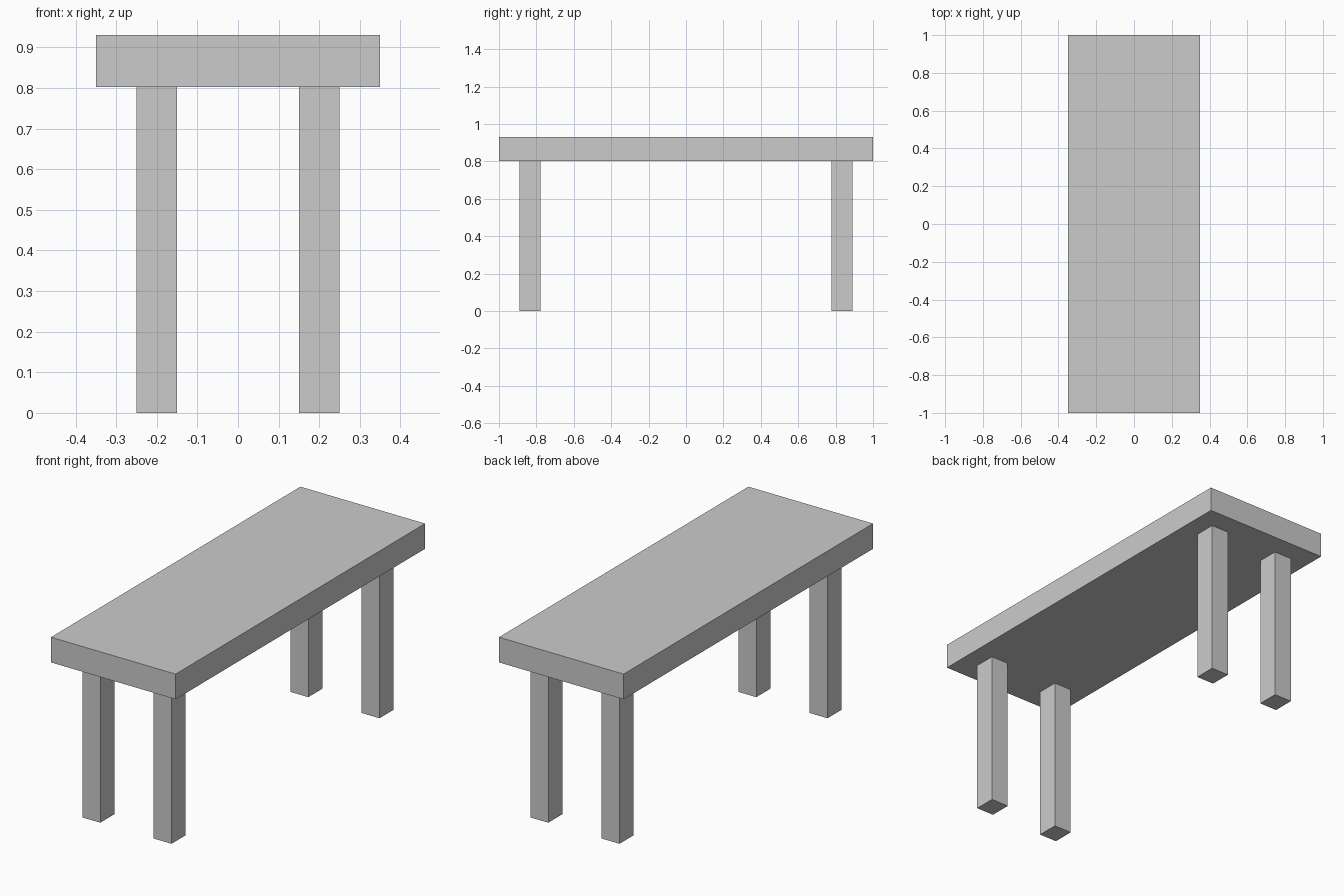
import bpy

if "Cube" in bpy.data.objects:
    bpy.data.objects.remove(bpy.data.objects["Cube"])


def box(name, x, y, z):
    """Box spanning the given (min, max) ranges."""
    bpy.ops.mesh.primitive_cube_add(size=1)
    ob = bpy.context.object
    ob.name = name
    ob.location = [(a + b) / 2 for a, b in (x, y, z)]
    ob.scale = [b - a for a, b in (x, y, z)]
    bpy.ops.object.transform_apply(location=True, scale=True)
    return ob


TOP_Z, LEG_Z = 0.93, 0.802
LEG_X, LEG_Y = 0.2, 0.834      # leg centres
LEG_W, LEG_D = 0.1, 0.112      # leg section

# Table top slab
box("table_top", (-0.35, 0.35), (-1, 1), (LEG_Z, TOP_Z))

# Four square legs
for sy, row in ((-1, "front"), (1, "back")):
    for sx, side in ((-1, "left"), (1, "right")):
        cx, cy = sx * LEG_X, sy * LEG_Y
        box(f"{row}_{side}_leg",
            (cx - LEG_W / 2, cx + LEG_W / 2),
            (cy - LEG_D / 2, cy + LEG_D / 2),
            (0, LEG_Z))
